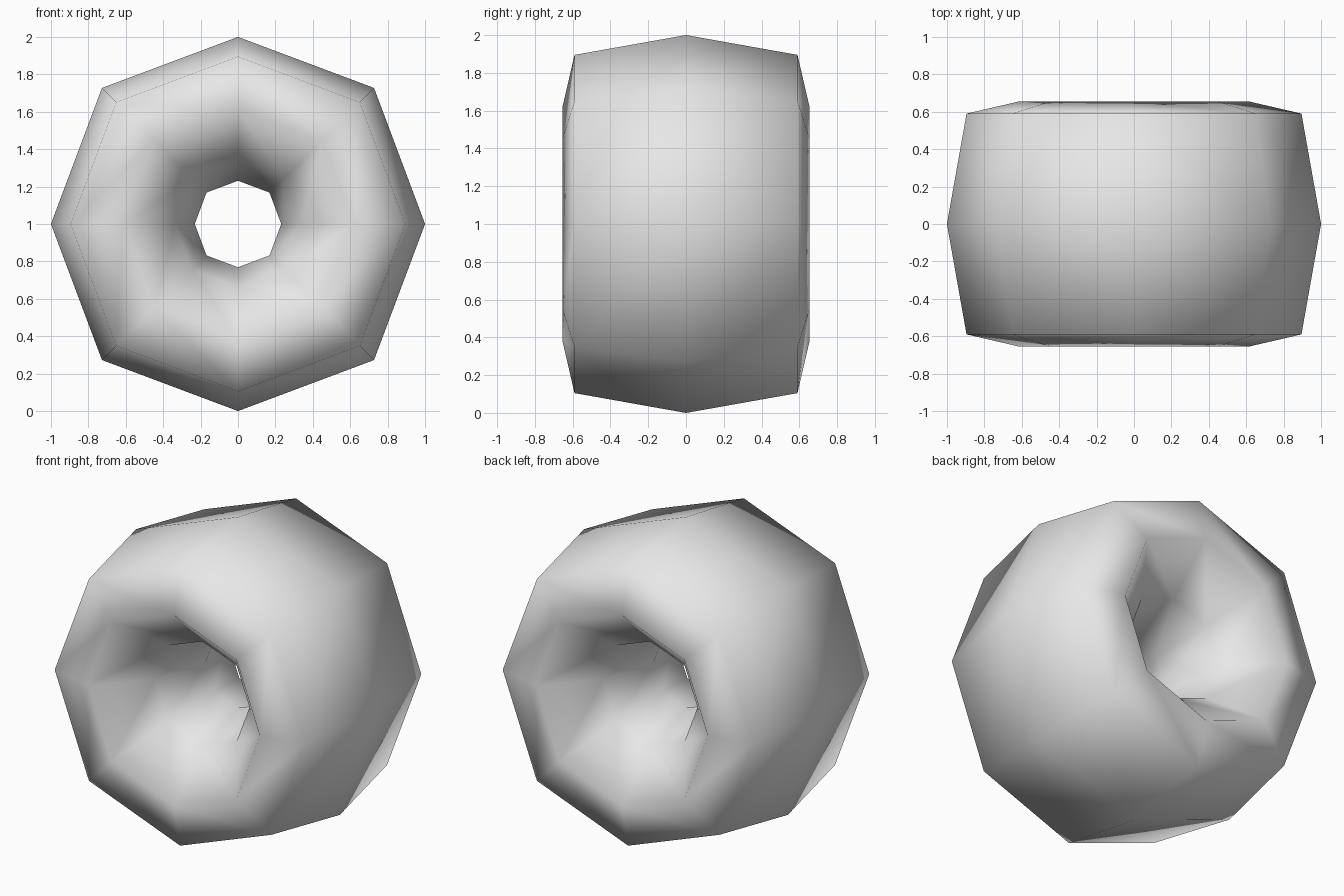
import bpy, bmesh, math

if "Cube" in bpy.data.objects:
    bpy.data.objects.remove(bpy.data.objects["Cube"])

# Coarse cross-section of the ring: (radius, y)
OUT_R, IN_R = 1.597, 0.303
section = [(OUT_R, -1.056), (OUT_R, 1.056), (IN_R, 0.373), (IN_R, -0.373)]

# Four-sided cage around the y axis, corners on the diagonals
bm = bmesh.new()
rings = []
for i in range(4):
    a = math.radians(45 + 90 * i)
    rings.append([bm.verts.new((r * math.cos(a), y, 1 + r * math.sin(a)))
                  for r, y in section])
for i in range(4):
    p, q = rings[i], rings[(i + 1) % 4]
    for j in range(4):
        k = (j + 1) % 4
        bm.faces.new((p[j], p[k], q[k], q[j]))
bmesh.ops.recalc_face_normals(bm, faces=bm.faces)
for f in bm.faces:
    f.smooth = True

mesh = bpy.data.meshes.new("ring")
bm.to_mesh(mesh)
bm.free()
ring = bpy.data.objects.new("ring", mesh)
bpy.context.collection.objects.link(ring)

# One subdivision rounds the cage into an eight-sided ring
sub = ring.modifiers.new("rounding", 'SUBSURF')
sub.levels = sub.render_levels = 1

# Plain grey
grey = bpy.data.materials.new("light grey")
grey.diffuse_color = (0.8, 0.8, 0.8, 1)
grey.use_nodes = True
grey.node_tree.nodes["Principled BSDF"].inputs["Base Color"].default_value = grey.diffuse_color
mesh.materials.append(grey)
